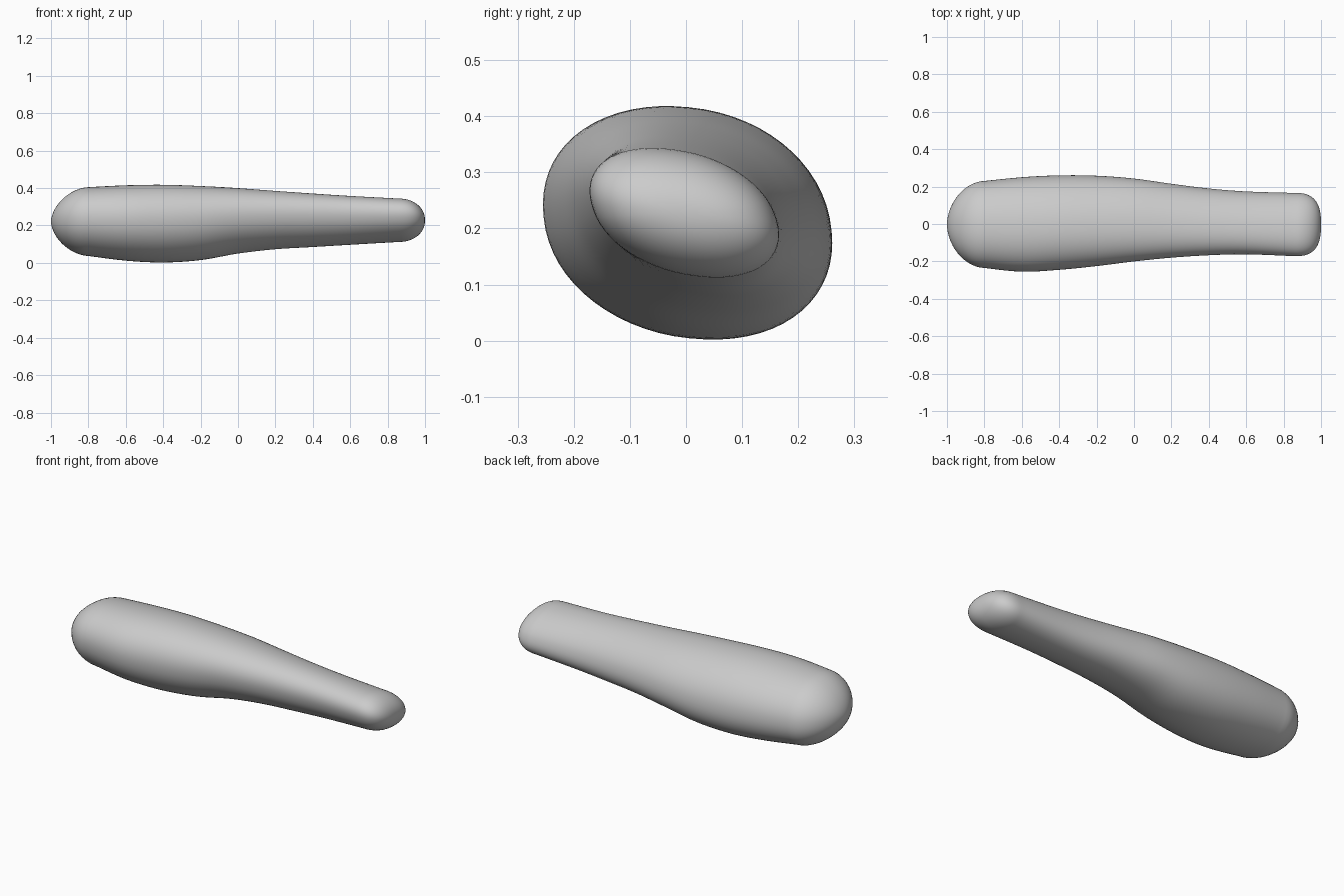
import bpy
import bmesh
from math import sin, cos, pi, asin

cube = bpy.data.objects.get("Cube")
if cube:
    bpy.data.objects.remove(cube, do_unlink=True)

SIDES = 64
STEPS = 5       # rings between neighbouring stations
CAP = 14        # rings in each rounded end

# Body stations: x, y min, y max, z min, z max, lean of the section
stations = [
    (-0.80, -0.235, 0.230, 0.037, 0.405, -0.12),
    (-0.60, -0.255, 0.250, 0.012, 0.415, -0.13),
    (-0.40, -0.245, 0.260, 0.002, 0.418, -0.15),
    (-0.20, -0.225, 0.258, 0.015, 0.411, -0.18),
    (0.00, -0.200, 0.243, 0.050, 0.400, -0.22),
    (0.20, -0.180, 0.215, 0.073, 0.385, -0.25),
    (0.40, -0.167, 0.190, 0.085, 0.371, -0.28),
    (0.60, -0.162, 0.174, 0.097, 0.358, -0.30),
    (0.86, -0.172, 0.166, 0.112, 0.344, -0.32),
]


def blend(p0, p1, p2, p3, t):
    """Smooth curve through neighbouring stations."""
    return [b + t * ((c - a) / 2 + t * ((2 * a - 5 * b + 4 * c - d) / 2
            + t * (3 * b - a - 3 * c + d) / 2))
            for a, b, c, d in zip(p0, p1, p2, p3)]


def power(v, p):
    return abs(v) ** p * (1 if v >= 0 else -1)


def ring(bm, st, x=None, sy=1.0, sz=1.0):
    """One leaning oval section; sy and sz shrink it towards a tip."""
    sx, y0, y1, z0, z1, lean = st
    shift = asin(lean)
    verts = []
    for i in range(SIDES):
        a = 2 * pi * i / SIDES
        y = (y0 + y1) / 2 + (y1 - y0) / 2 * sy * power(cos(a), 0.95)
        z = (z0 + z1) / 2 + (z1 - z0) / 2 * sz * power(sin(a + shift), 0.95)
        verts.append(bm.verts.new((sx if x is None else x, y, z)))
    return verts


def cap(bm, st, tip, py, pz):
    """Rings of a rounded end, from the body out to just before the tip."""
    rings = []
    for i in range(1, CAP):
        u = sin(pi / 2 * i / CAP)
        sy, sz = [(1 - u ** p) ** (1 / p) for p in (py, pz)]
        rings.append(ring(bm, st, st[0] + (tip - st[0]) * u, sy, sz))
    return rings


bm = bmesh.new()

# Thick rounded end, tapering body, slim flattened end
rings = cap(bm, stations[0], -1.0, 1.85, 1.75)[::-1]
last = len(stations) - 1
for i in range(last):
    near = [stations[min(max(i + k, 0), last)] for k in (-1, 0, 1, 2)]
    rings += [ring(bm, blend(*near, s / STEPS)) for s in range(STEPS)]
rings.append(ring(bm, stations[-1]))
rings += cap(bm, stations[-1], 1.0, 2.7, 2.1)

for a, b in zip(rings, rings[1:]):
    for i in range(SIDES):
        j = (i + 1) % SIDES
        bm.faces.new((a[i], a[j], b[j], b[i]))

# Close both tips with a fan
for tip_x, st, edge in ((-1.0, stations[0], rings[0]), (1.0, stations[-1], rings[-1])):
    tip = bm.verts.new((tip_x, (st[1] + st[2]) / 2, (st[3] + st[4]) / 2))
    for i in range(SIDES):
        bm.faces.new((edge[i], edge[(i + 1) % SIDES], tip))
bmesh.ops.recalc_face_normals(bm, faces=bm.faces)
for f in bm.faces:
    f.smooth = True

mesh = bpy.data.meshes.new("tapered_body")
bm.to_mesh(mesh)
bm.free()
body = bpy.data.objects.new("tapered_body", mesh)
bpy.context.collection.objects.link(body)

# Plain light grey
grey = bpy.data.materials.new("light_grey")
grey.use_nodes = True
colour = (0.6, 0.6, 0.6, 1.0)
grey.diffuse_color = colour
grey.node_tree.nodes["Principled BSDF"].inputs["Base Color"].default_value = colour
mesh.materials.append(grey)
